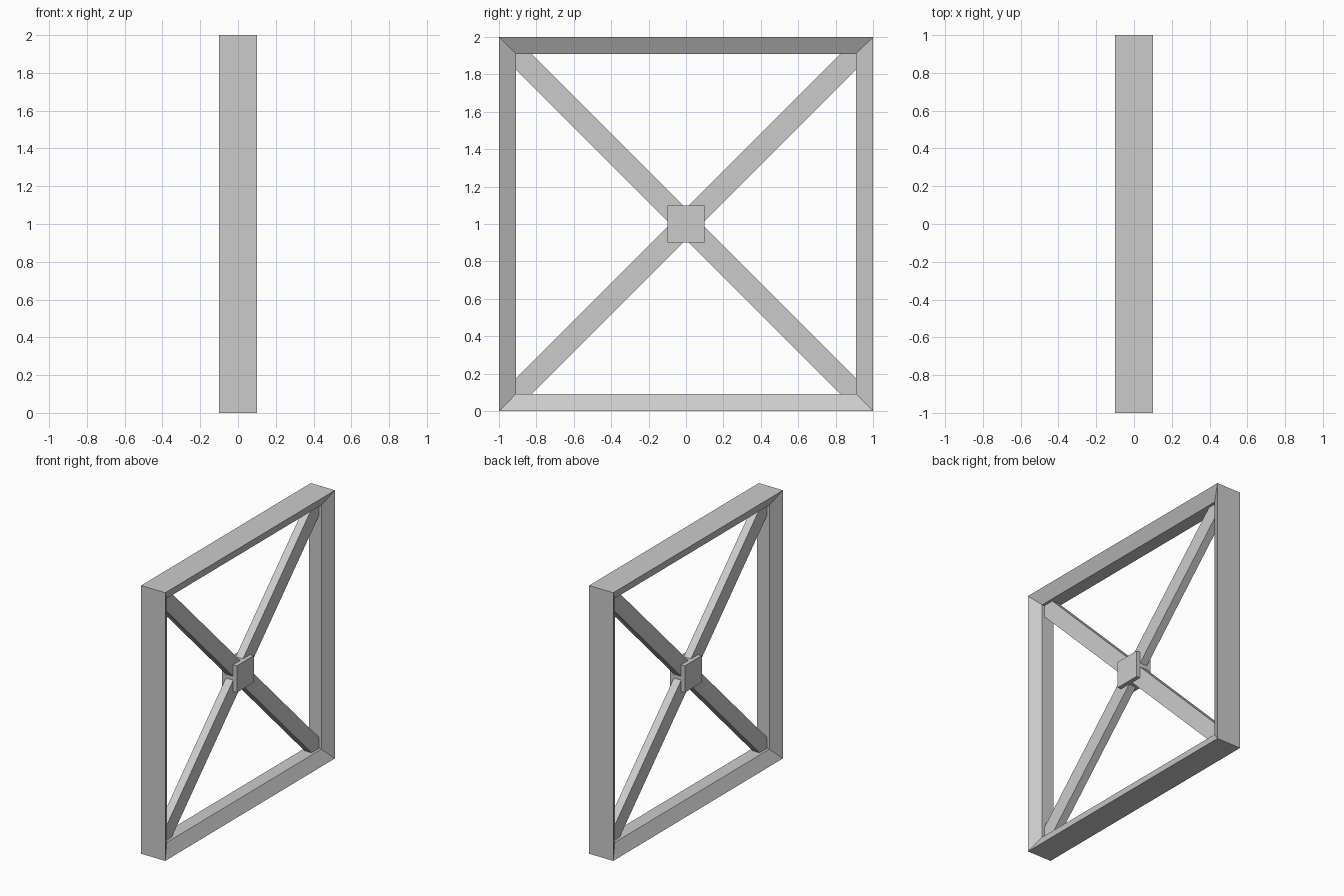
import bpy
import bmesh
from math import radians
from mathutils import Matrix

cube = bpy.data.objects.get("Cube")
if cube:
    bpy.data.objects.remove(cube, do_unlink=True)

grey = bpy.data.materials.new("plain grey")
grey.use_nodes = True
colour = (0.6, 0.6, 0.6, 1)
grey.diffuse_color = colour
grey.node_tree.nodes["Principled BSDF"].inputs["Base Color"].default_value = colour


def add_object(name, bm):
    bmesh.ops.recalc_face_normals(bm, faces=bm.faces)
    mesh = bpy.data.meshes.new(name)
    bm.to_mesh(mesh)
    bm.free()
    mesh.materials.append(grey)
    obj = bpy.data.objects.new(name, mesh)
    obj.location.z = 1
    bpy.context.collection.objects.link(obj)
    return obj


def add_box(name, size, angle=0):
    bm = bmesh.new()
    bmesh.ops.create_cube(bm, size=1)
    turn = Matrix.Rotation(radians(angle), 4, 'X')
    bm.transform(turn @ Matrix.Diagonal((*size, 1)))
    return add_object(name, bm)


# Square frame: a tapered profile (x, distance from centre) mitred at each corner
profile = [(-0.1, 1), (0.1, 1), (0.05, 0.91), (-0.05, 0.91)]
corners = [(-1, -1), (1, -1), (1, 1), (-1, 1)]
bm = bmesh.new()
rings = [[bm.verts.new((x, y * r, z * r)) for x, r in profile] for y, z in corners]
for i in range(4):
    a, b = rings[i], rings[(i + 1) % 4]
    for j in range(4):
        k = (j + 1) % 4
        bm.faces.new((a[j], a[k], b[k], b[j]))
add_object("outer_frame", bm)

# Crossed braces running into the frame corners
for name, angle in (("rising_brace", 45), ("falling_brace", -45)):
    add_box(name, (0.06, 2.66, 0.12), angle)

# Square hub over the crossing
add_box("centre_hub", (0.12, 0.2, 0.2))
